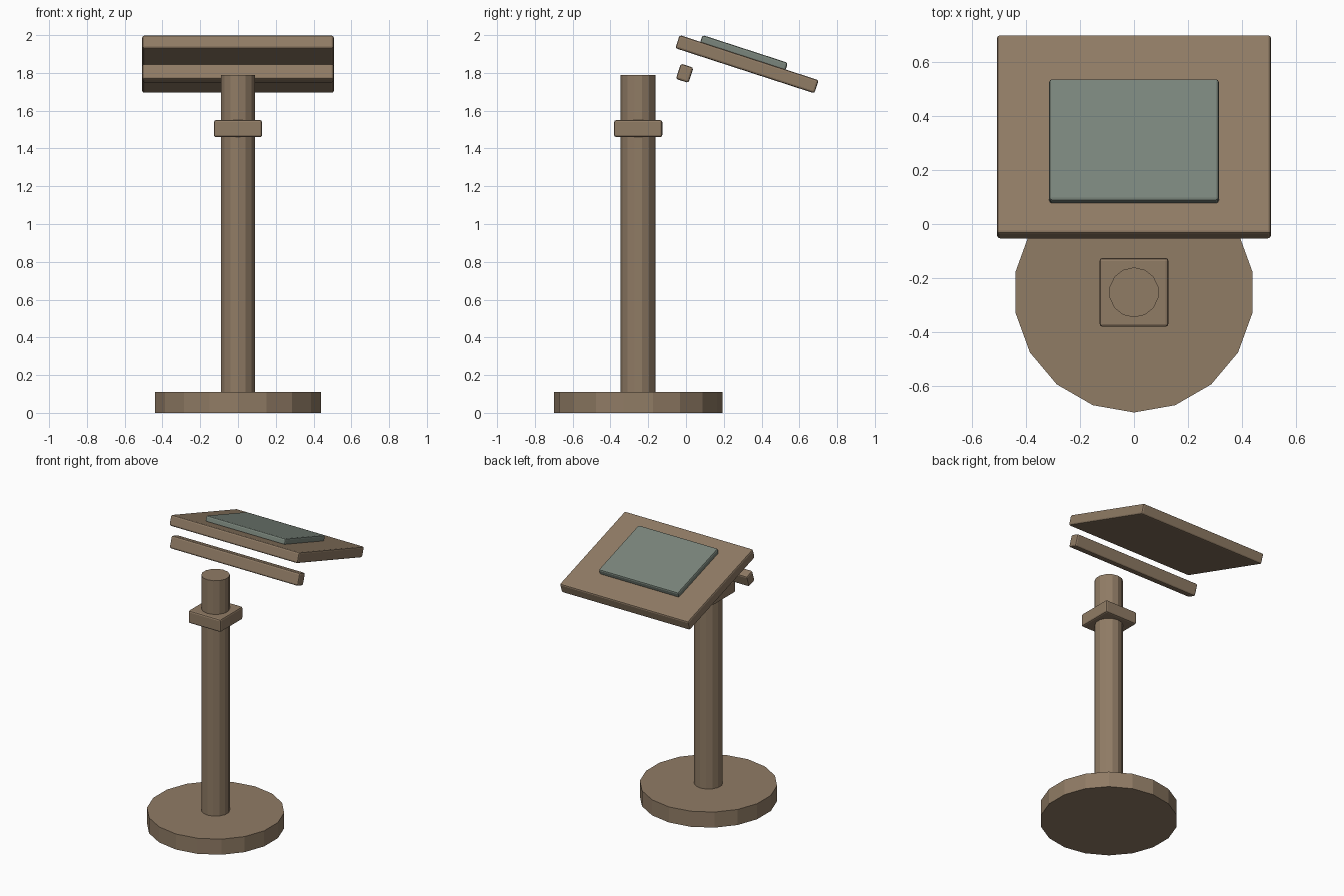
import bpy
from math import radians, sin, cos, pi

if "Cube" in bpy.data.objects:
    bpy.data.objects.remove(bpy.data.objects["Cube"])

TILT = radians(-18)
POST_Y = -0.253


def material(name, rgb):
    m = bpy.data.materials.new(name)
    m.diffuse_color = (*rgb, 1)
    m.use_nodes = True
    m.node_tree.nodes["Principled BSDF"].inputs["Base Color"].default_value = m.diffuse_color
    return m


wood = material("brown", (0.28, 0.20, 0.13))
glass = material("grey_green", (0.195, 0.235, 0.2))


def box(name, size, loc, mat, tilt=0.0, bevel=0.011):
    bpy.ops.mesh.primitive_cube_add(size=1, location=loc)
    ob = bpy.context.object
    ob.name = name
    ob.scale = size
    bpy.ops.object.transform_apply(location=False, rotation=False, scale=True)
    ob.rotation_euler.x = tilt
    mod = ob.modifiers.new("soft_edges", 'BEVEL')
    mod.width = bevel
    mod.segments = 2
    ob.data.materials.append(mat)
    return ob


def drum(name, sides, radius, z0, z1):
    bpy.ops.mesh.primitive_cylinder_add(vertices=sides, radius=radius, depth=z1 - z0,
                                        location=(0, POST_Y, (z0 + z1) / 2))
    ob = bpy.context.object
    ob.name = name
    ob.data.materials.append(wood)
    return ob


def on_panel(u, n):
    # point at distance u down the slope and n above the panel's middle plane
    return (0, 0.323 + u * cos(TILT) - n * sin(TILT),
            1.846 + u * sin(TILT) + n * cos(TILT))


# Stand
drum("base", 18, 0.445, 0, 0.111)
drum("post", 14, 0.0925, 0.10, 1.79)
box("collar", (0.255, 0.255, 0.09), (0, POST_Y, 1.505), wood)

# Tilted panel with raised inset, and the loose ledge bar below it
box("panel", (1.014, 0.774, 0.073), on_panel(0, 0), wood, TILT)
box("inset", (0.628, 0.475, 0.045), on_panel(-0.034, 0.0515), glass, TILT)
box("ledge", (1.014, 0.07, 0.085), (0, -0.007, 1.798), wood, TILT)
